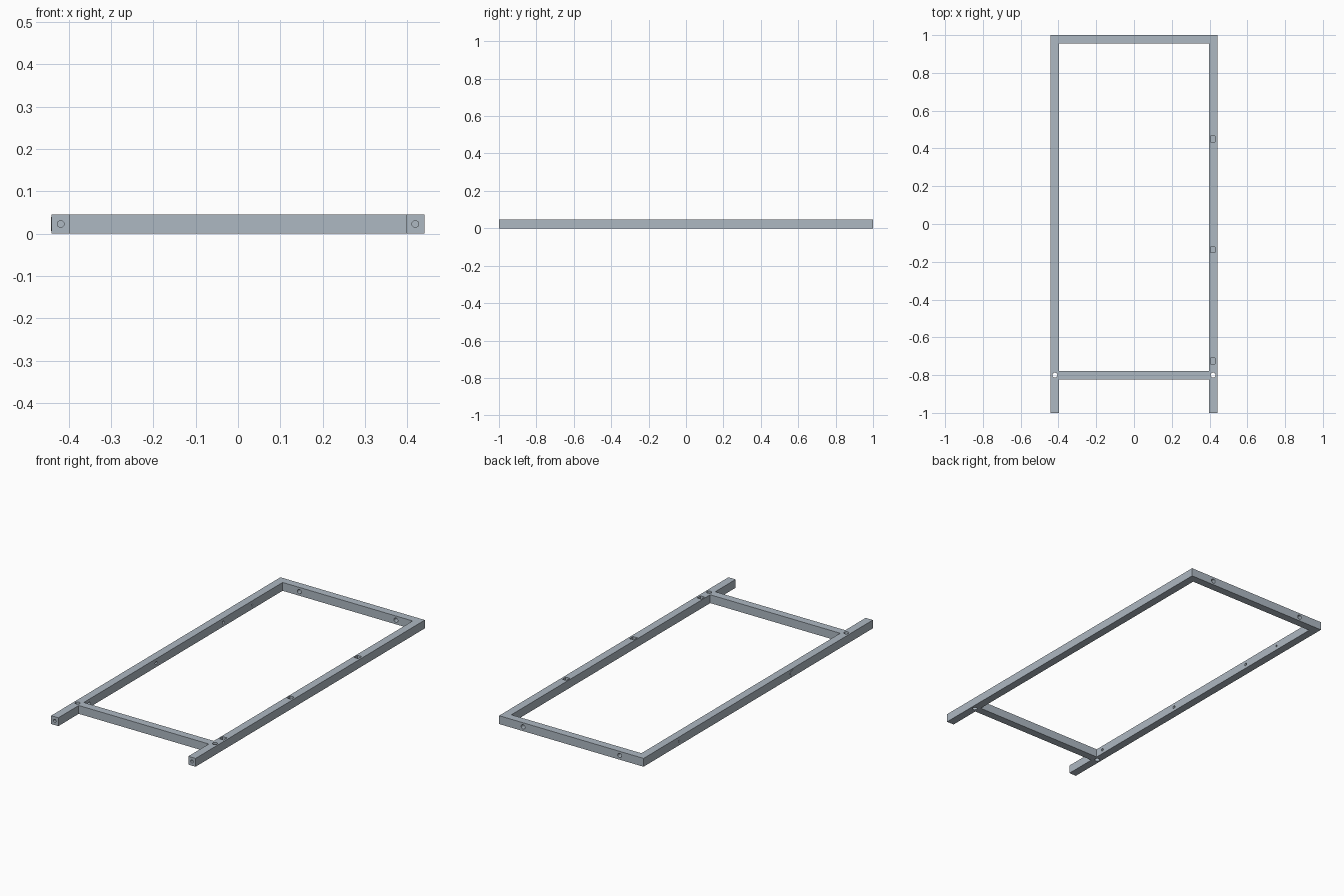
import bpy
from math import radians

if "Cube" in bpy.data.objects:
    bpy.data.objects.remove(bpy.data.objects["Cube"])

W = 0.044            # bar width
H = 0.046            # bar height
X = 0.441            # outer half width
RX = X - W / 2       # rail centre line
ZC = H / 2

# dark blue-grey finish
steel = bpy.data.materials.new("blue_grey")
steel.diffuse_color = (0.42, 0.48, 0.54, 1)
steel.use_nodes = True
steel.node_tree.nodes["Principled BSDF"].inputs["Base Color"].default_value = steel.diffuse_color


def finish(name):
    o = bpy.context.object
    o.name = name
    bpy.ops.object.transform_apply(location=True, rotation=True, scale=True)
    o.data.materials.append(steel)
    return o


def box(name, center, size):
    bpy.ops.mesh.primitive_cube_add(size=1, location=center)
    bpy.context.object.scale = size
    return finish(name)


def rod(name, center, radius, length, axis):
    rot = {'X': (0, radians(90), 0), 'Y': (radians(90), 0, 0), 'Z': (0, 0, 0)}[axis]
    bpy.ops.mesh.primitive_cylinder_add(vertices=24, radius=radius, depth=length,
                                        location=center, rotation=rot)
    return finish(name)


def cut(target, cutters):
    # subtract each cutter, then remove it
    for c in cutters:
        m = target.modifiers.new("hole", 'BOOLEAN')
        m.operation = 'DIFFERENCE'
        m.solver = 'EXACT'
        m.object = c
        bpy.ops.object.select_all(action='DESELECT')
        bpy.context.view_layer.objects.active = target
        target.select_set(True)
        bpy.ops.object.modifier_apply(modifier=m.name)
        bpy.data.objects.remove(c, do_unlink=True)


# long side rails, with bolt holes in the front ends and through the top
rails = {}
for name, s in (("left_rail", -1), ("right_rail", 1)):
    rail = box(name, (s * RX, 0, ZC), (W, 2, H))
    cut(rail, [rod("end_hole", (s * RX, -1, ZC), 0.008, 0.12, 'Y'),
               rod("bolt_hole", (s * RX, -0.8, ZC), 0.013, 0.2, 'Z')])
    rails[s] = rail

# pockets: top of the right rail, inner side of the left rail
slots = (-0.725, -0.137, 0.45)
cut(rails[1], [box("pocket", (0.417, y, H), (0.026, 0.03, 0.04)) for y in slots])
cut(rails[-1], [rod("socket", (-X + W, y, ZC), 0.008, 0.05, 'X')
                for y in (-0.732, -0.147, 0.438)]
    + [rod("pin_hole", (-RX, 0.69, ZC), 0.006, 0.1, 'X')])

# back bar with two through holes
back = box("back_bar", (0, 1 - W / 2, ZC), (2 * (X - W), W, H))
cut(back, [rod("back_hole", (x, 1 - W / 2, ZC), 0.012, 0.1, 'Y') for x in (-0.295, 0.295)])

# front cross bar
box("cross_bar", (0, -0.8, ZC), (2 * (X - W), W, H))

# small button on the outer left side
rod("side_button", (-X, -0.295, ZC), 0.017, 0.003, 'X')
